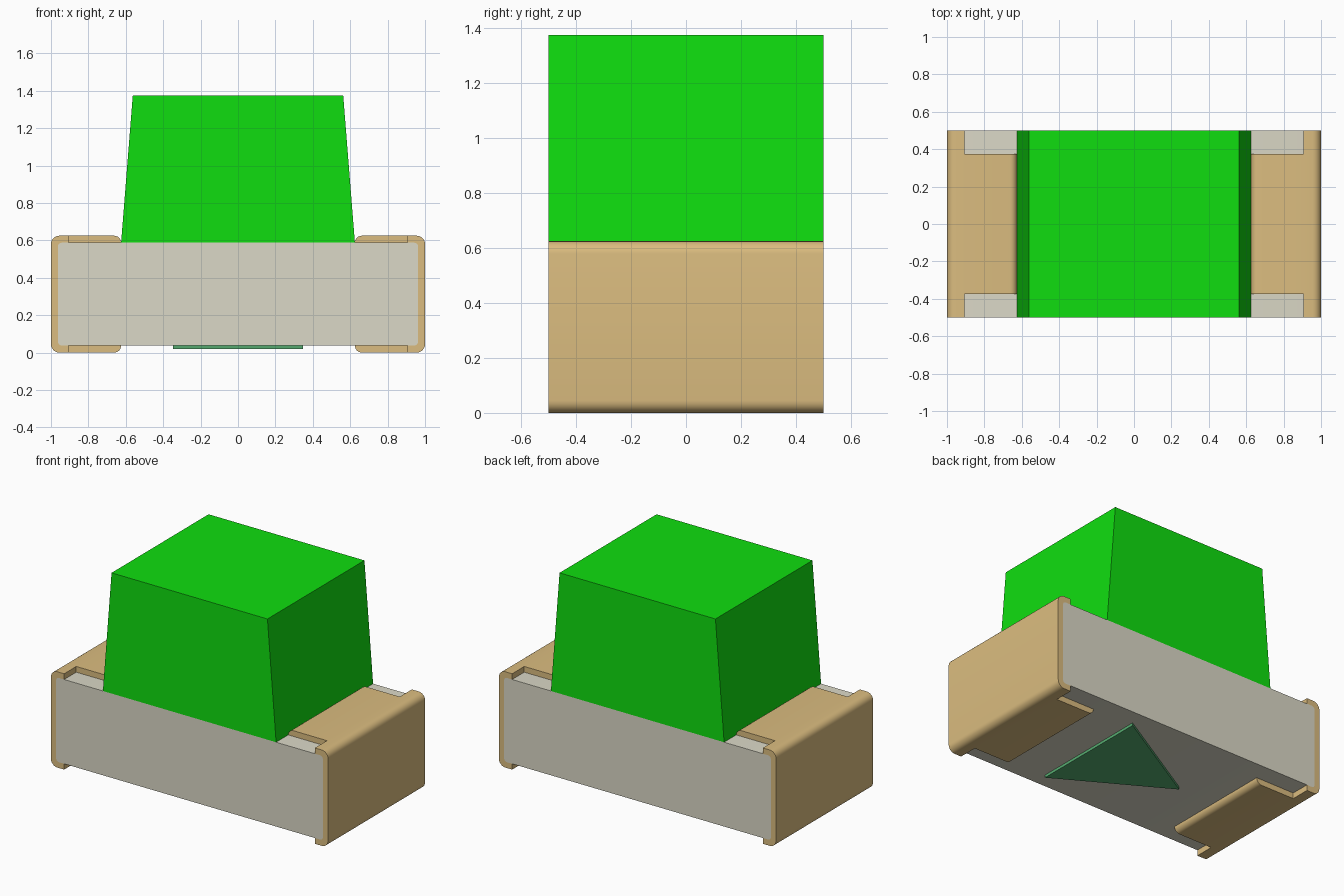
import bpy, bmesh
from math import radians, sin, cos, sqrt

HALF_Y = 0.5        # half depth of the part
HEIGHT = 0.625      # height of the metal terminals
WALL = 0.0375       # metal thickness
TIP = 0.625         # where the flanges end

cube = bpy.data.objects.get("Cube")
if cube:
    bpy.data.objects.remove(cube, do_unlink=True)


def srgb(*c):
    return [v / 12.92 if v <= 0.04045 else ((v + 0.055) / 1.055) ** 2.4 for v in c] + [1]


def material(name, colour):
    m = bpy.data.materials.new(name)
    m.use_nodes = True
    m.diffuse_color = colour
    m.node_tree.nodes["Principled BSDF"].inputs["Base Color"].default_value = colour
    return m


gold = material("gold metal", srgb(0.86, 0.74, 0.5))
cream = material("pale grey body", srgb(0.86, 0.85, 0.78))
lens_green = material("bright green", srgb(0.06, 0.87, 0.06))
mark_green = material("muted green", srgb(0.34, 0.68, 0.445))


def arc(cx, cz, r, start, end, steps=6):
    """Points on an arc, angles in degrees."""
    angles = [radians(start + (end - start) * i / steps) for i in range(steps + 1)]
    return [(cx + r * cos(a), cz + r * sin(a)) for a in angles]


def extrude(bm, points, move):
    """Add a closed prism from 3D outline points."""
    face = bm.faces.new([bm.verts.new(p) for p in points])
    new = bmesh.ops.extrude_face_region(bm, geom=[face])["geom"]
    verts = [g for g in new if isinstance(g, bmesh.types.BMVert)]
    bmesh.ops.translate(bm, verts=verts, vec=move)


def finish(name, bm, mat=None, smooth=False):
    bmesh.ops.recalc_face_normals(bm, faces=bm.faces[:])
    mesh = bpy.data.meshes.new(name)
    bm.to_mesh(mesh)
    bm.free()
    ob = bpy.data.objects.new(name, mesh)
    bpy.context.collection.objects.link(ob)
    if mat:
        mesh.materials.append(mat)
    if smooth:
        bpy.ops.object.select_all(action="DESELECT")
        ob.select_set(True)
        bpy.context.view_layer.objects.active = ob
        bpy.ops.object.shade_smooth_by_angle(angle=radians(35))
    return ob


def prism_y(name, profile, mat, smooth=False):
    """Extrude an x-z profile through the full depth."""
    bm = bmesh.new()
    extrude(bm, [(x, -HALF_Y, z) for x, z in profile], (0, 2 * HALF_Y, 0))
    return finish(name, bm, mat, smooth)


# Body block with softly rounded ends
in_x, low, high, r_in = 1 - WALL, WALL, HEIGHT - WALL, 0.02
inner = (arc(in_x - r_in, low + r_in, r_in, -90, 0)
         + arc(in_x - r_in, high - r_in, r_in, 0, 90))
prism_y("body", inner + [(-x, z) for x, z in reversed(inner)], cream, True)

# Tapered lens on top of the body
prism_y("lens", [(-TIP, high), (TIP, high), (0.5625, 1.375), (-0.5625, 1.375)], lens_green)

# Helper that notches the corners of the terminal flanges
bm = bmesh.new()
for s in (-1, 1):
    outline = [(x, s * 0.375, z) for x, z in
               [(-0.905, -0.2), (0.905, -0.2), (0.905, 0.9), (-0.905, 0.9)]]
    extrude(bm, outline, (0, s * 0.3, 0))
notch_cutter = finish("notch_cutter", bm)
notch_cutter.hide_render = True
notch_cutter.hide_viewport = True
notch_cutter.display_type = "WIRE"

# C-shaped metal terminals wrapped around both ends
r = 0.045
outer = (arc(TIP + WALL, WALL, WALL, 180, 270)
         + arc(1 - r, r, r, -90, 0)
         + arc(1 - r, HEIGHT - r, r, 0, 90)
         + arc(TIP + WALL, HEIGHT - WALL, WALL, 90, 180))
for side, name in ((1, "left_terminal"), (-1, "right_terminal")):
    profile = [(side * x, z) for x, z in outer + inner[::-1]]
    terminal = prism_y(name, profile, gold, True)
    cut = terminal.modifiers.new("notches", "BOOLEAN")
    cut.operation = "DIFFERENCE"
    cut.solver = "EXACT"
    cut.object = notch_cutter

# Triangular polarity mark under the body
bm = bmesh.new()
side_len = 0.8
reach = side_len * sqrt(3) / 4
extrude(bm, [(-reach, 0, 0.02), (reach, -side_len / 2, 0.02), (reach, side_len / 2, 0.02)],
        (0, 0, low - 0.02))
finish("polarity_mark", bm, mark_green)
